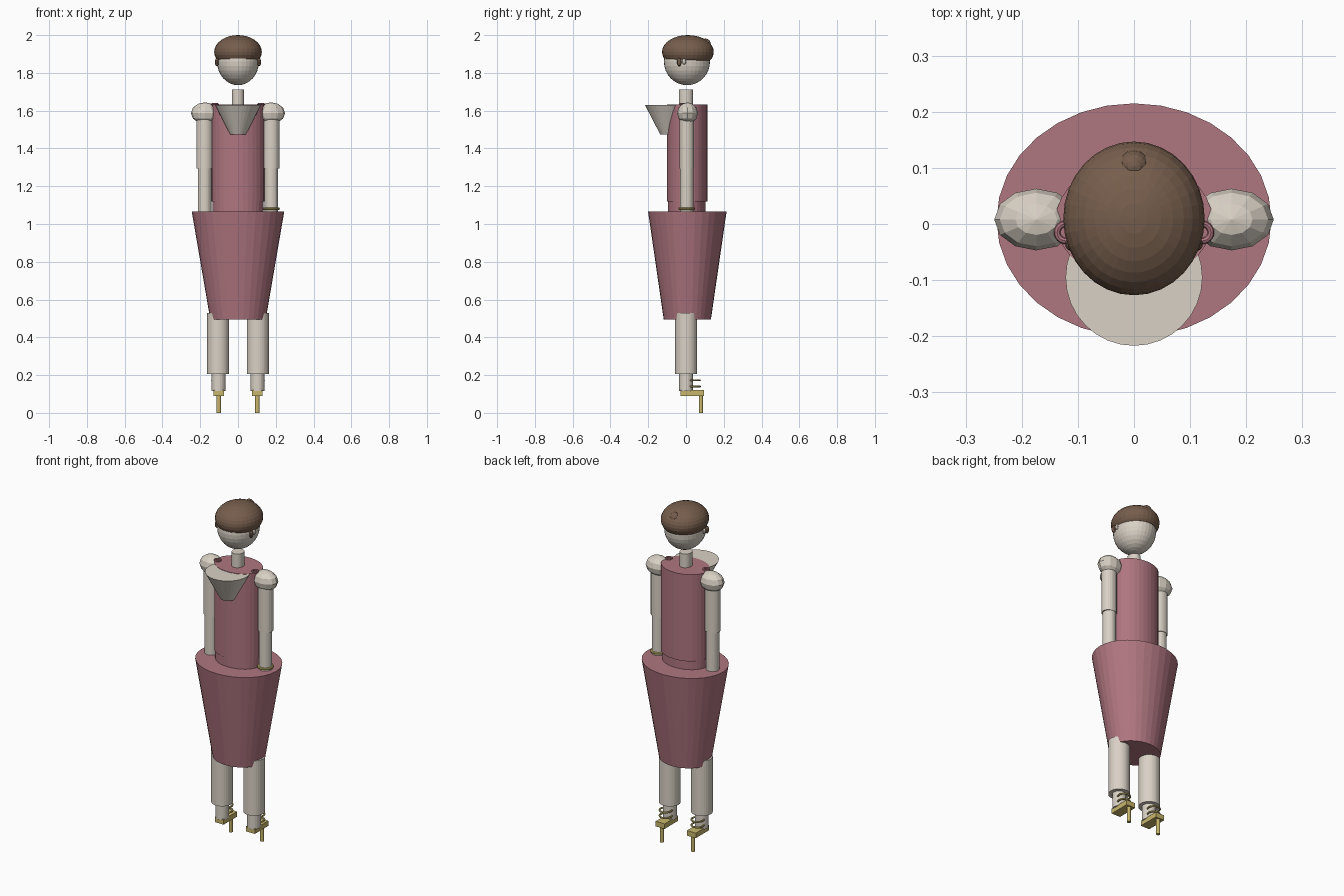
import bpy, bmesh, math
from mathutils import Matrix, Vector

if "Cube" in bpy.data.objects:
    bpy.data.objects.remove(bpy.data.objects["Cube"])


def material(name, rgb):
    m = bpy.data.materials.new(name)
    m.diffuse_color = (*rgb, 1)
    m.use_nodes = True
    m.node_tree.nodes["Principled BSDF"].inputs["Base Color"].default_value = m.diffuse_color
    return m


SKIN = material("pale skin", (0.70, 0.64, 0.56))
ROSE = material("rose cloth", (0.43, 0.18, 0.215))
HAIR = material("brown hair", (0.18, 0.11, 0.072))
GOLD = material("gold", (0.58, 0.47, 0.15))


def finish(name, bm, mat):
    bmesh.ops.recalc_face_normals(bm, faces=bm.faces)
    mesh = bpy.data.meshes.new(name)
    bm.to_mesh(mesh)
    bm.free()
    mesh.materials.append(mat)
    ob = bpy.data.objects.new(name, mesh)
    bpy.context.collection.objects.link(ob)
    return ob


def tube(name, mat, x, y, z0, z1, bottom, top=None, n=32):
    """Capped elliptical frustum between z0 and z1."""
    top = top or bottom
    bm = bmesh.new()
    bmesh.ops.create_cone(bm, cap_ends=True, segments=n, radius1=1, radius2=1, depth=2)
    for v in bm.verts:
        r, z = (bottom, z0) if v.co.z < 0 else (top, z1)
        v.co = (x + v.co.x * r[0], y + v.co.y * r[1], z)
    return finish(name, bm, mat)


def ball(name, mat, c, r, n=32, rings=16, cut=None):
    """Ellipsoid, optionally cut flat and capped at height cut."""
    bm = bmesh.new()
    bmesh.ops.create_uvsphere(bm, u_segments=n, v_segments=rings, radius=1)
    for v in bm.verts:
        v.co = [c[i] + v.co[i] * r[i] for i in range(3)]
    if cut:
        bmesh.ops.bisect_plane(bm, geom=bm.verts[:] + bm.edges[:] + bm.faces[:],
                               plane_co=(0, 0, cut), plane_no=(0, 0, -1), clear_outer=True)
        bmesh.ops.holes_fill(bm, edges=[e for e in bm.edges if e.is_boundary], sides=0)
    return finish(name, bm, mat)


def ring(name, mat, c, major, minor, n=24, m=8):
    """Horizontal torus made by spinning a small circle."""
    bm = bmesh.new()
    place = Matrix.Translation((major, 0, 0)) @ Matrix.Rotation(math.pi / 2, 4, 'X')
    bmesh.ops.create_circle(bm, segments=m, radius=minor, matrix=place)
    bmesh.ops.spin(bm, geom=bm.verts[:] + bm.edges[:], cent=(0, 0, 0), axis=(0, 0, 1),
                   angle=2 * math.pi, steps=n, use_duplicate=False)
    bmesh.ops.remove_doubles(bm, verts=bm.verts, dist=1e-5)
    bmesh.ops.translate(bm, verts=bm.verts, vec=Vector(c))
    return finish(name, bm, mat)


def box(name, mat, c, size):
    bm = bmesh.new()
    bmesh.ops.create_cube(bm, size=1)
    for v in bm.verts:
        v.co = [c[i] + v.co[i] * size[i] for i in range(3)]
    return finish(name, bm, mat)


# Head and hair
ball("head", SKIN, (0, 0.005, 1.86), (0.111, 0.122, 0.125))
ball("hair_cap", HAIR, (0, 0.01, 1.911), (0.126, 0.137, 0.089), cut=1.866)
ball("hair_bun", HAIR, (0, 0.103, 1.95), (0.029, 0.029, 0.032), 16, 8)
tube("neck", SKIN, 0, 0, 1.60, 1.713, (0.033, 0.037))

# Dress: bodice, waist and tapering skirt, with the large front collar cone
tube("bodice", ROSE, 0, 0.006, 1.12, 1.632, (0.14, 0.107))
tube("waist", ROSE, 0, 0.004, 1.05, 1.12, (0.135, 0.1))
tube("skirt", ROSE, 0, 0.007, 0.495, 1.067, (0.147, 0.125), (0.245, 0.208))
tube("collar_cone", SKIN, 0, -0.095, 1.475, 1.63, (0.042, 0.042), (0.122, 0.122))

# Mirrored parts
for side, s in (("left", -1), ("right", 1)):
    # Ears and side locks
    ball(side + "_side_lock", HAIR, (s * 0.112, -0.036, 1.857), (0.011, 0.012, 0.022), 10, 6)
    ball(side + "_ear", SKIN, (s * 0.111, -0.01, 1.86), (0.01, 0.011, 0.016), 10, 6)
    # Shoulder strap loop
    ring(side + "_strap_loop", ROSE, (s * 0.122, -0.015, 1.634), 0.015, 0.006)
    # Arm
    ball(side + "_shoulder", SKIN, (s * 0.174, 0.008, 1.587), (0.075, 0.055, 0.057), 12, 6)
    tube(side + "_upper_arm", SKIN, s * 0.177, 0.004, 1.295, 1.587, (0.043, 0.038), n=24)
    tube(side + "_forearm", SKIN, s * 0.177, 0.004, 1.06, 1.30, (0.036, 0.036), n=24)
    # Leg
    tube(side + "_leg", SKIN, s * 0.105, 0.001, 0.205, 0.53, (0.058, 0.058))
    tube(side + "_ankle", SKIN, s * 0.104, 0.001, 0.115, 0.21, (0.037, 0.037), n=24)
    # Shoe
    box(side + "_shoe_sole", GOLD, (s * 0.102, 0.033, 0.105), (0.058, 0.125, 0.03))
    tube(side + "_shoe_heel", GOLD, s * 0.102, 0.079, 0, 0.095, (0.011, 0.011), n=12)
    for i, z in enumerate((0.14, 0.173)):
        ring(f"{side}_ankle_strap_{i + 1}", GOLD, (s * 0.104, 0.041, z), 0.033, 0.005)

# Bracelets on the right wrist
ring("bracelet", GOLD, (0.177, 0.004, 1.081), 0.038, 0.007)
